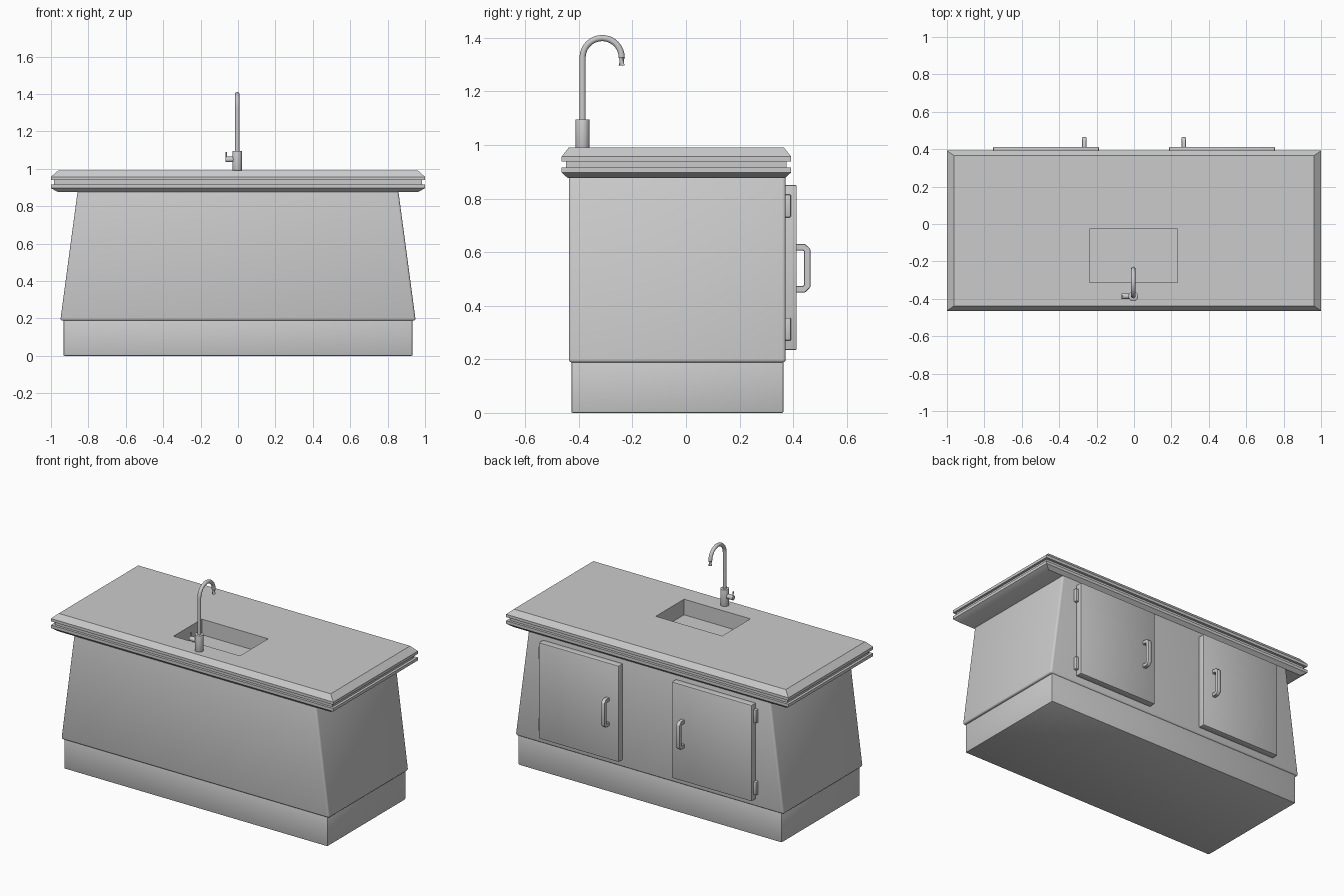
import bpy, bmesh, math
from mathutils import Vector

cube = bpy.data.objects.get("Cube")
if cube:
    bpy.data.objects.remove(cube, do_unlink=True)

GREY = (0.6, 0.6, 0.6, 1)
mat = bpy.data.materials.new("plain_grey")
mat.use_nodes = True
mat.diffuse_color = GREY
mat.node_tree.nodes["Principled BSDF"].inputs["Base Color"].default_value = GREY


def finish(name, bm, bevel=0, segments=2):
    """Turn a bmesh into a shaded object, rounding its edges if asked."""
    bmesh.ops.recalc_face_normals(bm, faces=bm.faces)
    if bevel:
        bmesh.ops.bevel(bm, geom=bm.edges[:], offset=bevel, segments=segments,
                        profile=0.5, affect='EDGES')
    mesh = bpy.data.meshes.new(name)
    bm.to_mesh(mesh)
    bm.free()
    mesh.materials.append(mat)
    obj = bpy.data.objects.new(name, mesh)
    bpy.context.collection.objects.link(obj)
    bpy.ops.object.select_all(action='DESELECT')
    obj.select_set(True)
    bpy.context.view_layer.objects.active = obj
    bpy.ops.object.shade_smooth_by_angle(angle=math.radians(35))
    return obj


def skin(bm, rings):
    """Join equal-sized rings of points into a capped solid."""
    loops = [[bm.verts.new(p) for p in ring] for ring in rings]
    for a, b in zip(loops, loops[1:]):
        for i in range(len(a)):
            j = (i + 1) % len(a)
            bm.faces.new((a[i], a[j], b[j], b[i]))
    bm.faces.new(loops[0][::-1])
    bm.faces.new(loops[-1])


def rect(x0, x1, y0, y1, z):
    return [(x0, y0, z), (x1, y0, z), (x1, y1, z), (x0, y1, z)]


def block(name, rings, bevel=0, segments=2):
    bm = bmesh.new()
    skin(bm, [rect(*r) for r in rings])
    return finish(name, bm, bevel, segments)


def box(name, x0, x1, y0, y1, z0, z1, bevel=0):
    return block(name, [(x0, x1, y0, y1, z0), (x0, x1, y0, y1, z1)], bevel)


def tube(name, path, radius, sides=20, bevel=0):
    """Sweep a circle along a path of points."""
    pts = [Vector(p) for p in path]
    rings = []
    for i, p in enumerate(pts):
        tangent = pts[min(i + 1, len(pts) - 1)] - pts[max(i - 1, 0)]
        turn = Vector((0, 0, 1)).rotation_difference(tangent.normalized())
        rings.append([p + turn @ Vector((radius * math.cos(t), radius * math.sin(t), 0))
                      for t in (2 * math.pi * k / sides for k in range(sides))])
    bm = bmesh.new()
    skin(bm, rings)
    return finish(name, bm, bevel)


# Plinth and tapered cabinet
box("plinth", -0.933, 0.933, -0.428, 0.364, 0, 0.2, 0.006)
block("cabinet", [(-0.95, 0.95, -0.437, 0.372, 0.188),
                  (-0.857, 0.857, -0.437, 0.372, 0.885)], 0.012, 3)

# Moulded countertop, its last rings dropping into the sink
edge = [(0.035, 0.022, 0.877), (0, 0, 0.897), (0, 0, 0.916), (0.016, 0.016, 0.916),
        (0.016, 0.016, 0.939), (0, 0, 0.939), (0, 0, 0.957), (0.037, 0.026, 0.99)]
rings = [(-1 + dx, 1 - dx, -0.464 + dy, 0.392 - dy, z) for dx, dy, z in edge]
sink = (-0.238, 0.232, -0.312, -0.026)
block("countertop", rings + [sink + (0.99,), sink + (0.89,)])

# Doors with hinges and handles on the back
grip = [(0.408, 0.45), (0.445, 0.45), (0.464, 0.468), (0.464, 0.612), (0.445, 0.63),
        (0.408, 0.63), (0.408, 0.606), (0.437, 0.606), (0.441, 0.602), (0.441, 0.478),
        (0.437, 0.474), (0.408, 0.474)]
for side, s in (("left", 1), ("right", -1)):
    def span(a, b):
        return sorted((s * a, s * b))
    box(side + "_door", *span(0.188, 0.753), 0.368, 0.413, 0.235, 0.85, 0.004)
    for level, z in (("lower", 0.27), ("upper", 0.73)):
        box(f"{side}_{level}_hinge", *span(0.745, 0.772), 0.366, 0.392, z, z + 0.085, 0.005)
    bm = bmesh.new()
    skin(bm, [[(x, y, z) for y, z in grip] for x in span(0.254, 0.278)])
    finish(side + "_handle", bm, 0.002, 1)

# Tap: body, swan-neck spout, side valve and lever
X, Y, R, TOP = -0.004, -0.386, 0.073, 1.326
tube("tap_body", [(X, Y, 0.988), (X, Y, 1.095)], 0.026, 24, 0.002)
arc = [(X, Y + R - R * math.cos(a), TOP + R * math.sin(a))
       for a in (math.pi * k / 16 for k in range(17))]
tube("tap_spout", [(X, Y, 1.08)] + arc + [(X, Y + 2 * R, 1.297)], 0.0115, 16)
tube("tap_valve", [(X - 0.015, Y, 1.05), (-0.068, Y, 1.05)], 0.015, 20, 0.002)
tube("tap_lever", [(-0.061, Y, 1.05), (-0.064, Y, 1.09)], 0.004, 10)
